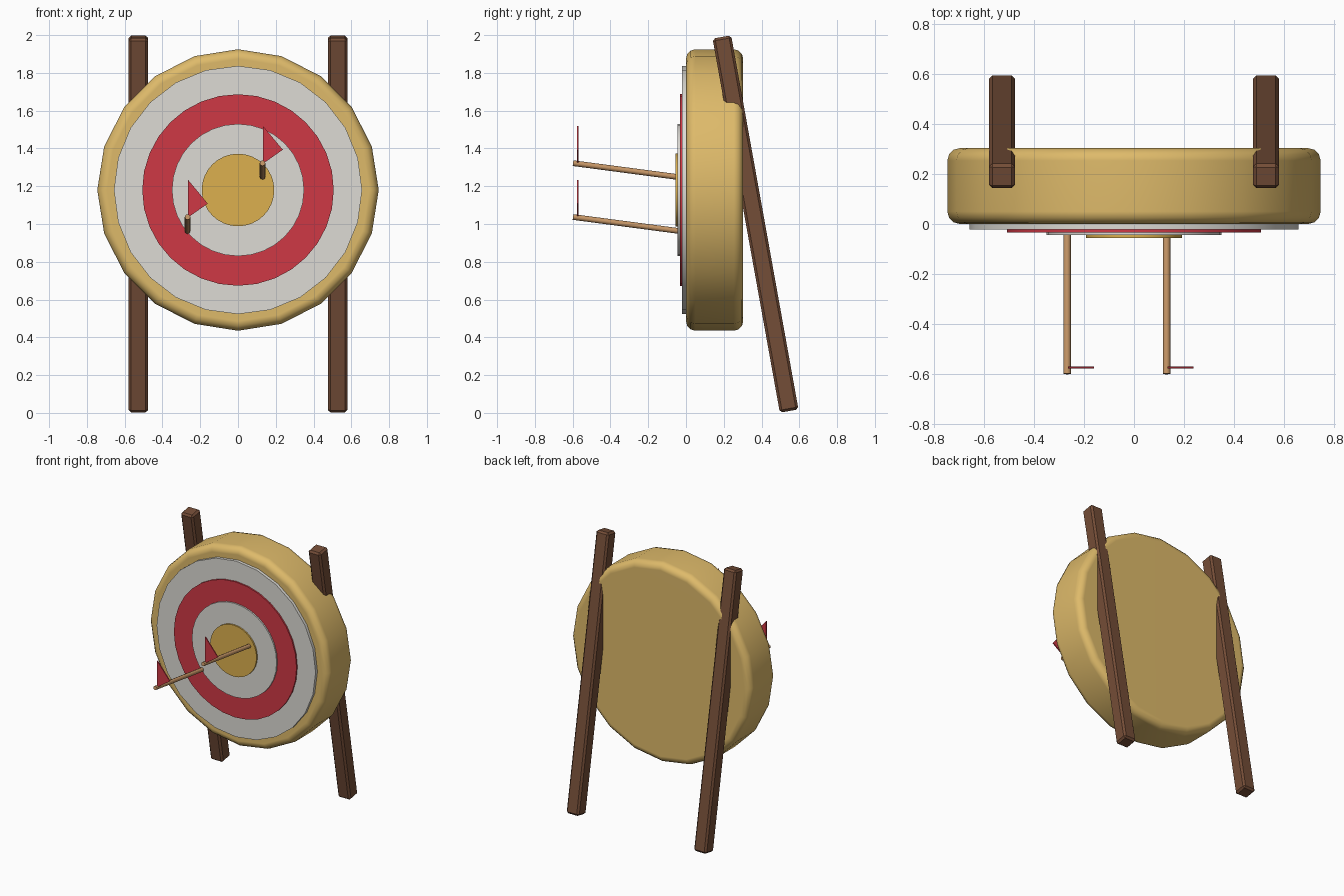
import bpy, bmesh, math
from mathutils import Vector, Matrix

cube = bpy.data.objects.get("Cube")
if cube:
    bpy.data.objects.remove(cube, do_unlink=True)


def material(name, *rgb):
    # 0-255 display colour to linear
    lin = [((c / 255 + 0.055) / 1.055) ** 2.4 for c in rgb] + [1]
    m = bpy.data.materials.new(name)
    m.use_nodes = True
    m.diffuse_color = lin
    m.node_tree.nodes["Principled BSDF"].inputs["Base Color"].default_value = lin
    return m


STRAW = material("straw", 222, 186, 106)
WHITE = material("off_white", 221, 219, 213)
RED = material("red", 207, 56, 69)
GOLD = material("gold", 220, 176, 78)
WOOD = material("dark_wood", 116, 77, 55)
SHAFT = material("light_wood", 198, 150, 102)


def add_object(name, bm, mat, smooth=None):
    bmesh.ops.recalc_face_normals(bm, faces=bm.faces)
    mesh = bpy.data.meshes.new(name)
    bm.to_mesh(mesh)
    bm.free()
    mesh.materials.append(mat)
    ob = bpy.data.objects.new(name, mesh)
    bpy.context.collection.objects.link(ob)
    if smooth:
        bpy.ops.object.select_all(action='DESELECT')
        ob.select_set(True)
        bpy.context.view_layer.objects.active = ob
        bpy.ops.object.shade_smooth_by_angle(angle=math.radians(smooth))
    return ob


def rod(name, a, b, radius, sides, mat, bevel=0, smooth=35):
    # Cylinder from point a to point b, with optional rounded rims
    a, b = Vector(a), Vector(b)
    bm = bmesh.new()
    bmesh.ops.create_cone(bm, cap_ends=True, segments=sides, radius1=radius,
                          radius2=radius, depth=(b - a).length)
    if bevel:
        rims = [e for e in bm.edges if abs(e.verts[0].co.z - e.verts[1].co.z) < 1e-4]
        bmesh.ops.bevel(bm, geom=rims, offset=bevel, segments=3, profile=0.5,
                        affect='EDGES')
    turn = Vector((0, 0, 1)).rotation_difference(b - a).to_matrix().to_4x4()
    bm.transform(Matrix.Translation((a + b) / 2) @ turn)
    return add_object(name, bm, mat, smooth)


# Straw boss with a rounded rim
CZ = 1.18
boss = rod("straw_boss", (0, 0, CZ), (0, 0.303, CZ), 0.745, 20, STRAW, bevel=0.05)
boss.modifiers.new("flat_caps", 'WEIGHTED_NORMAL').keep_sharp = True

# Stepped target rings
for name, radius, front, sides, mat in (
        ("outer_white_ring", 0.657, -0.022, 24, WHITE),
        ("red_ring", 0.507, -0.033, 32, RED),
        ("inner_white_ring", 0.35, -0.044, 32, WHITE),
        ("bullseye", 0.192, -0.055, 32, GOLD)):
    rod(name, (0, front, CZ), (0, 0.002, CZ), radius, sides, mat)

# Leaning support posts
for side, x in (("left", 0.527), ("right", -0.527)):
    bm = bmesh.new()
    bmesh.ops.create_cube(bm, size=1)
    bm.transform(Matrix.Diagonal((0.103, 0.1, 2.012, 1)))
    bmesh.ops.bevel(bm, geom=bm.edges[:], offset=0.013, segments=1, affect='EDGES')
    bm.transform(Matrix.Translation((x, 0.368, 1.0))
                 @ Matrix.Rotation(math.radians(10.2), 4, 'X'))
    add_object(side + "_post", bm, WOOD)

# Arrows with triangular flag vanes
for name, x, z in (("lower_arrow", -0.267, 0.965), ("upper_arrow", 0.13, 1.25)):
    rod(name + "_shaft", (x, 0, z - 0.007), (x, -0.598, z + 0.072), 0.015, 8, SHAFT, smooth=50)
    bm = bmesh.new()
    tri = [bm.verts.new((x + dx, -0.577, z + dz))
           for dx, dz in ((0.003, 0.07), (0.107, 0.143), (0.003, 0.268))]
    face = bm.faces.new(tri)
    ext = bmesh.ops.extrude_face_region(bm, geom=[face])
    bmesh.ops.translate(bm, vec=(0, 0.008, 0),
                        verts=[v for v in ext["geom"] if isinstance(v, bmesh.types.BMVert)])
    add_object(name + "_flag", bm, RED)
